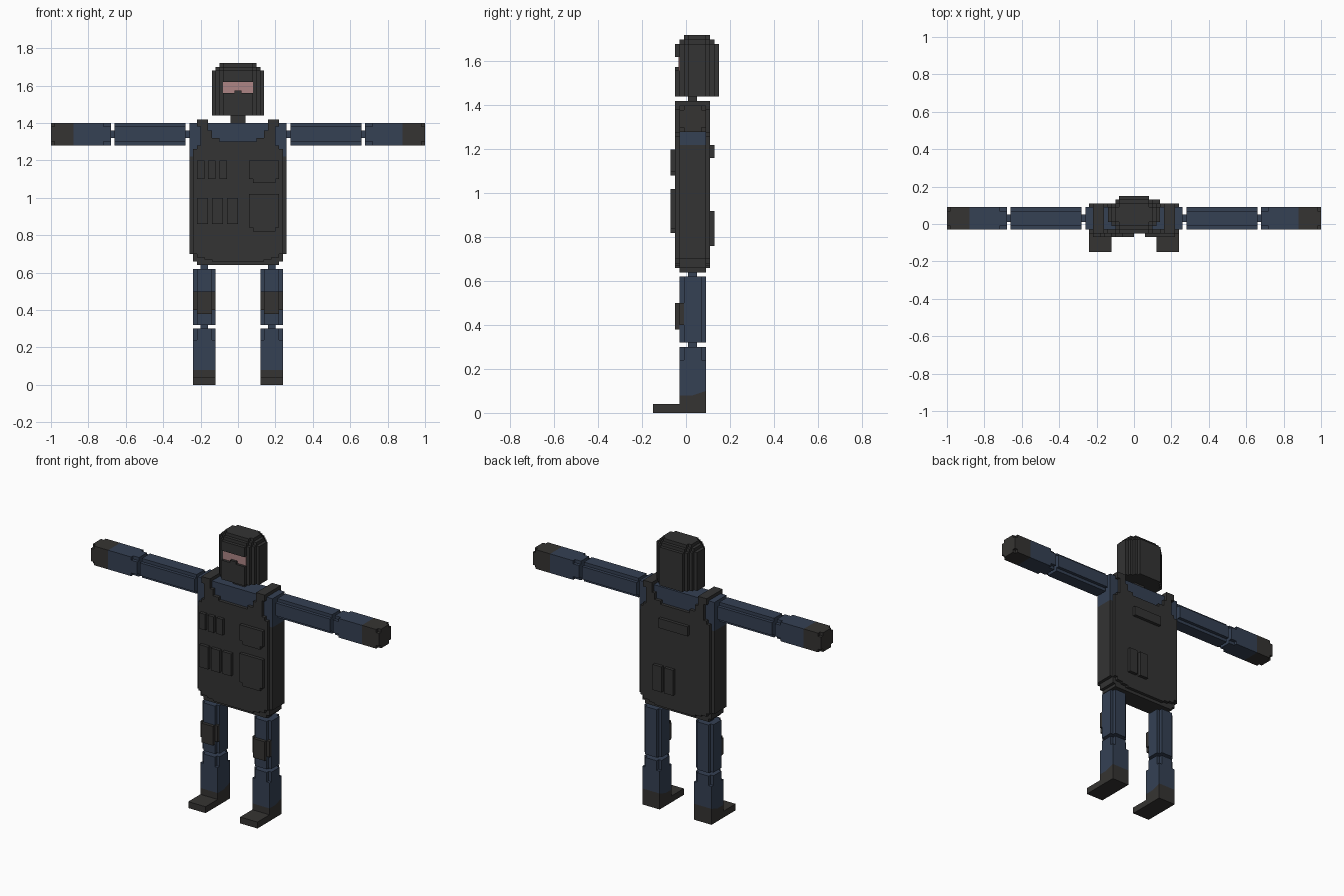
import bpy, bmesh

if "Cube" in bpy.data.objects:
    bpy.data.objects.remove(bpy.data.objects["Cube"])

def material(name, rgb):
    m = bpy.data.materials.new(name)
    m.diffuse_color = (*rgb, 1)
    m.use_nodes = True
    m.node_tree.nodes["Principled BSDF"].inputs["Base Color"].default_value = m.diffuse_color
    return m

CHARCOAL = material("charcoal", (0.033, 0.033, 0.033))
WARM = material("warm_black", (0.036, 0.034, 0.032))
NAVY = material("navy", (0.035, 0.052, 0.088))
SKIN = material("skin", (0.42, 0.235, 0.235))
V = 0.02    # step size
MID = 0.03  # depth centre of the body

def prism(name, mat, axis, outline, lo, hi):
    """Extrude an outline along an axis (outline is in the other two axes)."""
    place = {"x": lambda p, t: (t, p[0], p[1]),
             "y": lambda p, t: (p[0], t, p[1]),
             "z": lambda p, t: (p[0], p[1], t)}[axis]
    bm = bmesh.new()
    a = [bm.verts.new(place(p, lo)) for p in outline]
    b = [bm.verts.new(place(p, hi)) for p in outline]
    bm.faces.new(a)
    bm.faces.new(b[::-1])
    for i in range(len(a)):
        j = (i + 1) % len(a)
        bm.faces.new((a[i], b[i], b[j], a[j]))
    bmesh.ops.recalc_face_normals(bm, faces=bm.faces)
    me = bpy.data.meshes.new(name)
    bm.to_mesh(me)
    bm.free()
    me.materials.append(mat)
    ob = bpy.data.objects.new(name, me)
    bpy.context.collection.objects.link(ob)
    return ob

def rect(a0, a1, b0, b1):
    return [(a0, b0), (a1, b0), (a1, b1), (a0, b1)]

def notched(a0, a1, b0, b1, n=V):
    """Rectangle with a square step cut from each corner."""
    return [(a0 + n, b0), (a1 - n, b0), (a1 - n, b0 + n), (a1, b0 + n),
            (a1, b1 - n), (a1 - n, b1 - n), (a1 - n, b1), (a0 + n, b1),
            (a0 + n, b1 - n), (a0, b1 - n), (a0, b0 + n), (a0 + n, b0 + n)]

def box(name, mat, x, y, z):
    return prism(name, mat, "z", rect(min(x), max(x), *y), *z)

def stepped(rows, end):
    """Symmetric stepped outline from (start, half width) rows."""
    right = []
    for i, (s, w) in enumerate(rows):
        e = rows[i + 1][0] if i + 1 < len(rows) else end
        right += [(w, s), (w, e)]
    return right + [(-x, y) for x, y in reversed(right)]

# Head: stepped rounded column, open at the eye slot
def head_layer(name, z, shrink=0, front=True):
    half = [0.14, 0.14, 0.12, 0.10, 0.08]
    rows = [(-0.05 + V * i, w) for i, w in enumerate([0.08, 0.10, 0.12])]
    rows += [(0.01, 0.14), (0.09, 0.12), (0.11, 0.10), (0.13, 0.08)]
    end = 0.15
    if shrink:
        rows = [(s, w + (0.02 if shrink == 1 and w < 0.14 else 0) - V * shrink)
                for s, w in rows[shrink:len(rows) - shrink]]
        end -= V * shrink
    if not front:
        rows = rows[1:]
    prism(name, CHARCOAL, "z", stepped(rows, end), *z)

head_layer("head_lower", (1.44, 1.56))
head_layer("head_eye_band", (1.56, 1.62), front=False)
head_layer("head_upper", (1.62, 1.68))
prism("head_crown", CHARCOAL, "z",
      stepped([(-0.03, 0.08), (-0.01, 0.10), (0.01, 0.12), (0.09, 0.10), (0.11, 0.08)], 0.13), 1.68, 1.70)
prism("head_top", CHARCOAL, "z", stepped([(-0.01, 0.08), (0.01, 0.10), (0.09, 0.08)], 0.11), 1.70, 1.72)
box("eye_strip", SKIN, (-0.08, 0.08), (-0.034, -0.03), (1.56, 1.62))
box("nose_cover", CHARCOAL, (-0.02, 0.02), (-0.05, -0.03), (1.56, 1.575))
box("neck", CHARCOAL, (-0.04, 0.04), (0.01, 0.05), (1.40, 1.44))

# Torso: shirt above, vest below
box("shirt", NAVY, (-0.26, 0.26), (-0.03, 0.09), (1.22, 1.40))
box("vest_core", CHARCOAL, (-0.24, 0.24), (-0.03, 0.09), (0.66, 1.22))
box("vest_base", CHARCOAL, (-0.22, 0.22), (-0.03, 0.09), (0.64, 0.66))

# Vest front and back plates: scooped neck, stepped hem, narrow shoulders
half_plate = [(0.14, 0.66), (0.14, 0.67), (0.18, 0.67), (0.18, 0.68), (0.22, 0.68),
              (0.22, 0.70), (0.24, 0.70), (0.24, 1.26), (0.22, 1.26), (0.22, 1.28),
              (0.20, 1.28), (0.20, 1.38), (0.22, 1.38), (0.22, 1.42), (0.16, 1.42),
              (0.16, 1.36), (0.14, 1.36), (0.14, 1.32), (0.10, 1.32), (0.10, 1.30)]
plate = half_plate + [(-x, z) for x, z in reversed(half_plate)]
prism("vest_front", CHARCOAL, "y", plate, -0.05, -0.03)
prism("vest_back", CHARCOAL, "y", plate, 0.09, 0.11)

# Front pouches
for i in range(3):
    x = -0.22 + 0.06 * i
    box("small_pouch", CHARCOAL, (x, x + 0.04), (-0.07, -0.05), (1.10, 1.20))
    x = -0.22 + 0.08 * i
    box("magazine_pouch", CHARCOAL, (x, x + 0.06), (-0.07, -0.05), (0.86, 1.00))
for name, z0, z1 in (("upper_pouch", 1.08, 1.20), ("lower_pouch", 0.82, 1.02)):
    prism(name, CHARCOAL, "y",
          [(0.08, z0), (0.20, z0), (0.20, z0 + V), (0.22, z0 + V), (0.22, z1),
           (0.06, z1), (0.06, z0 + V), (0.08, z0 + V)], -0.07, -0.05)

# Back pouches
box("back_patch", CHARCOAL, (-0.10, 0.10), (0.11, 0.13), (1.16, 1.22))
for x in (0.0, 0.08):
    box("back_pouch", CHARCOAL, (x, x + 0.06), (0.11, 0.13), (0.76, 0.92))

# Limbs, mirrored left and right
Y0, Y1 = MID - 0.06, MID + 0.06
arm_full, arm_cut = rect(Y0, Y1, 1.28, 1.40), notched(Y0, Y1, 1.28, 1.40)
arm_small = rect(Y0 + V, Y1 - V, 1.30, 1.38)
for s, side in ((-1, "left"), (1, "right")):
    def arm(part, mat, outline, x0, x1):
        prism(f"{side}_{part}", mat, "x", outline, *sorted((s * x0, s * x1)))

    def leg(part, mat, outline, z0, z1):
        prism(f"{side}_{part}", mat, "z", [(s * x, y) for x, y in outline], z0, z1)

    def sbox(part, mat, x0, x1, y, z):
        box(f"{side}_{part}", mat, (s * x0, s * x1), y, z)

    # Vest side panel and shoulder strap
    sbox("vest_side", CHARCOAL, 0.24, 0.26, (-0.03, 0.09), (0.70, 1.22))
    sbox("shoulder_strap", CHARCOAL, 0.16, 0.22, (-0.03, 0.09), (1.40, 1.42))

    # Arm
    joint = rect(0.01, 0.05, 1.32, 1.36)
    arm("shoulder_joint", NAVY, joint, 0.26, 0.28)
    arm("upper_arm", NAVY, arm_cut, 0.28, 0.66)
    arm("elbow_joint", NAVY, joint, 0.66, 0.68)
    arm("forearm_end", NAVY, arm_cut, 0.68, 0.72)
    arm("forearm", NAVY, arm_full, 0.72, 0.88)
    arm("hand", WARM, arm_full, 0.88, 0.98)
    arm("fingertips", WARM, arm_cut, 0.98, 1.00)

    # Leg
    leg_full, leg_cut = rect(0.12, 0.24, Y0, Y1), notched(0.12, 0.24, Y0, Y1)
    joint = rect(0.16, 0.20, 0.01, 0.05)
    leg("hip_joint", NAVY, joint, 0.62, 0.64)
    leg("thigh", NAVY, leg_cut, 0.32, 0.62)
    leg("knee_joint", NAVY, joint, 0.30, 0.32)
    leg("shin_top", NAVY, leg_cut, 0.24, 0.30)
    leg("shin", NAVY, leg_full, 0.10, 0.24)
    sbox("knee_pad_wrap", WARM, 0.12, 0.24, (-0.03, -0.01), (0.40, 0.50))
    sbox("knee_pad", WARM, 0.14, 0.22, (-0.05, -0.03), (0.38, 0.50))

    # Boot with a raised heel, and the shin wedge above it
    lo, hi = sorted((s * 0.12, s * 0.24))
    prism(f"{side}_boot", WARM, "x",
          [(-0.15, 0), (Y1, 0), (Y1, 0.10), (0.03, 0.08), (Y0, 0.08), (Y0, 0.04), (-0.15, 0.04)], lo, hi)
    prism(f"{side}_shin_cuff", NAVY, "x", [(Y0, 0.08), (0.03, 0.08), (Y1, 0.10), (Y0, 0.10)], lo, hi)
